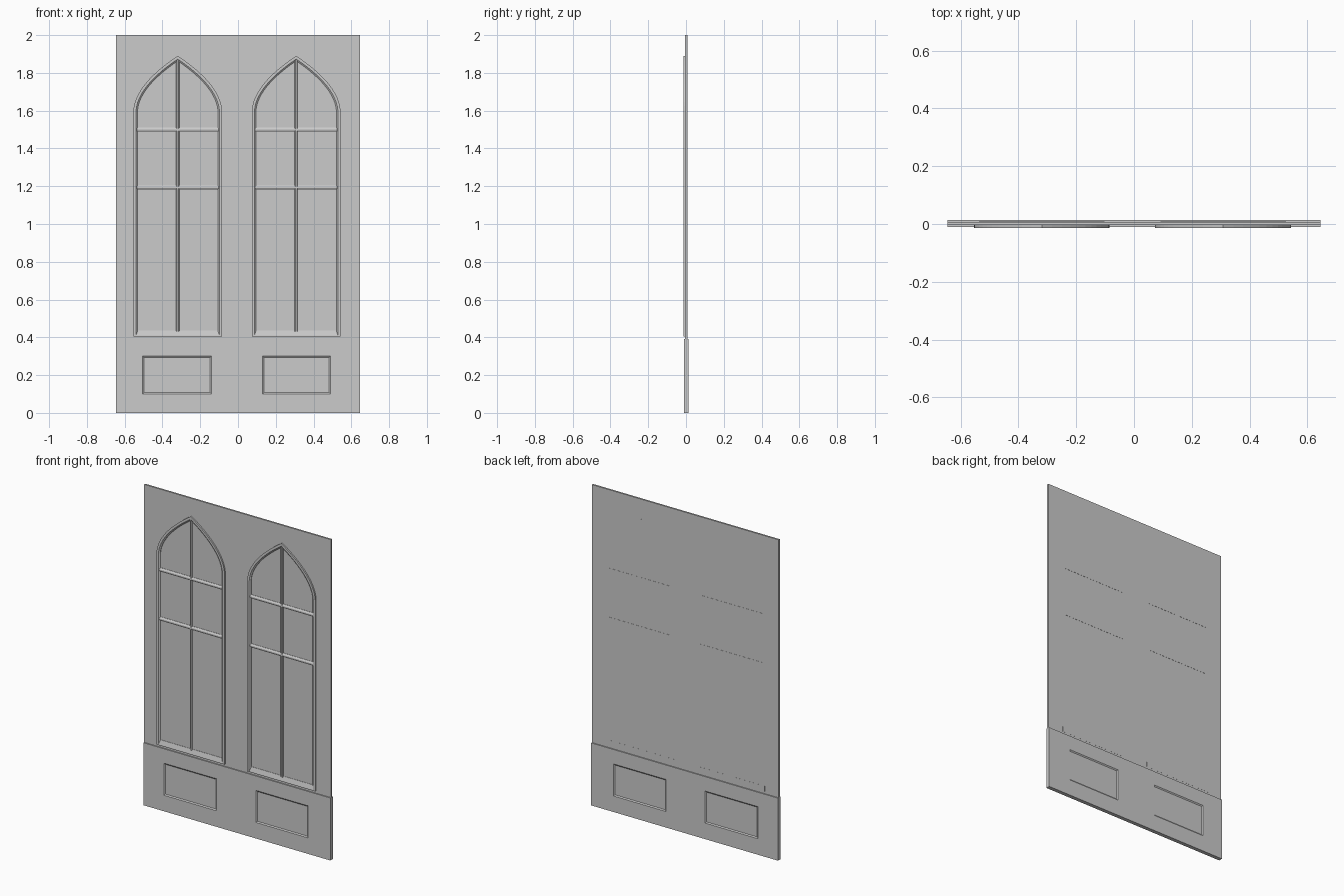
import bpy, bmesh
from mathutils import Vector

if "Cube" in bpy.data.objects:
    bpy.data.objects.remove(bpy.data.objects["Cube"])

YF, YB = -0.004, 0.007          # upper sheet front / back
FRONT = -0.0135                 # foremost plane of the window trim


def finish(name, bm):
    bmesh.ops.recalc_face_normals(bm, faces=bm.faces[:])
    me = bpy.data.meshes.new(name)
    bm.to_mesh(me)
    bm.free()
    ob = bpy.data.objects.new(name, me)
    bpy.context.collection.objects.link(ob)
    return ob


def prism(name, profile, a, b, place):
    """Extrude a 2D profile from a to b; place(u, v, t) gives the 3D point."""
    bm = bmesh.new()
    ends = [[bm.verts.new(place(u, v, t)) for u, v in profile] for t in (a, b)]
    n = len(profile)
    for i in range(n):
        j = (i + 1) % n
        bm.faces.new((ends[0][i], ends[0][j], ends[1][j], ends[1][i]))
    for e in ends:
        bm.faces.new(e)
    return finish(name, bm)


def along_x(u, v, t):
    return (t, u, v)


def along_z(u, v, t):
    return (v, u, t)


def rect(y0, y1, v0, v1):
    return [(y0, v0), (y1, v0), (y1, v1), (y0, v1)]


def arch_outline(cx, hw):
    """Open outline: left foot, pointed arch, right foot."""
    p0, p1, p2 = Vector((hw, 1.6)), Vector((hw * 0.96, 1.74)), Vector((0, 1.89))
    half = []
    for i in range(13):
        t = i / 12
        half.append(p0 * (1 - t) ** 2 + p1 * 2 * t * (1 - t) + p2 * t * t)
    half.insert(0, Vector((hw, 0.405)))
    left = [Vector((-p.x, p.y)) for p in half]
    pts = left + half[-2::-1]
    return [Vector((p.x + cx, p.y)) for p in pts]


def arch_frame(name, cx, hw):
    pts = arch_outline(cx, hw)
    # cross-section: inward offset, depth
    section = [(0, YF + 0.004), (0, FRONT), (0.014, FRONT), (0.022, -0.007), (0.022, YF + 0.004)]
    bm = bmesh.new()
    rings = []
    for i, p in enumerate(pts):
        d0 = (p - pts[i - 1]).normalized() if i else None
        d1 = (pts[i + 1] - p).normalized() if i < len(pts) - 1 else None
        d0, d1 = d0 or d1, d1 or d0
        n0, n1 = Vector((d0.y, -d0.x)), Vector((d1.y, -d1.x))
        m = (n0 + n1) / (1 + n0.dot(n1))
        rings.append([bm.verts.new((p.x + m.x * o, y, p.y + m.y * o)) for o, y in section])
    k = len(section)
    for r, s in zip(rings, rings[1:]):
        for i in range(k):
            j = (i + 1) % k
            bm.faces.new((r[i], r[j], s[j], s[i]))
    bm.faces.new(rings[0])
    bm.faces.new(rings[-1])
    return finish(name, bm)


# Upper sheet
prism("upper_panel", rect(YF, YB, 0.385, 2.0), -0.645, 0.645, along_x)

# Pointed windows: frame, sill, mullion and transoms
for side, cx in (("left", -0.319), ("right", 0.308)):
    hw = 0.235
    arch_frame(side + "_arch_frame", cx, hw)
    sill = [(YB + 0.0005, 0.405), (FRONT, 0.405), (FRONT, 0.41), (-0.006, 0.437), (YB + 0.0005, 0.437)]
    prism(side + "_sill", sill, cx - hw + 0.005, cx + hw - 0.005, along_x)
    bar = [(YB + 0.0005, cx - 0.008), (-0.007, cx - 0.008), (-0.012, cx - 0.004),
           (-0.012, cx + 0.004), (-0.007, cx + 0.008), (YB + 0.0005, cx + 0.008)]
    prism(side + "_mullion", bar, 0.43, 1.875, along_z)
    for i, z in enumerate((1.193, 1.499)):
        bar = [(YB + 0.001, z - 0.012), (-0.006, z - 0.012), (-0.012, z - 0.003),
               (-0.012, z + 0.003), (-0.006, z + 0.012), (YB + 0.001, z + 0.012)]
        prism(f"{side}_transom_{i + 1}", bar, cx - hw + 0.018, cx + hw - 0.018, along_x)

# Lower block with sunken panels on both faces
xs = [-0.645, -0.505, -0.14, 0.13, 0.49, 0.645]
zs = [0, 0.1, 0.3, 0.39]
bm = bmesh.new()
panels = []
grid = {}
for y in (-0.0105, 0.0135):
    for i, x in enumerate(xs):
        for j, z in enumerate(zs):
            grid[y, i, j] = bm.verts.new((x, y, z))
    for i in range(5):
        for j in range(3):
            f = bm.faces.new([grid[y, a, b] for a, b in
                              ((i, j), (i + 1, j), (i + 1, j + 1), (i, j + 1))])
            if j == 1 and i in (1, 3):
                panels.append(f)
bmesh.ops.bridge_loops(bm, edges=[e for e in bm.edges if e.is_boundary])
bmesh.ops.recalc_face_normals(bm, faces=bm.faces[:])
bmesh.ops.inset_individual(bm, faces=panels, thickness=0.01, depth=-0.005)
finish("lower_block", bm)
